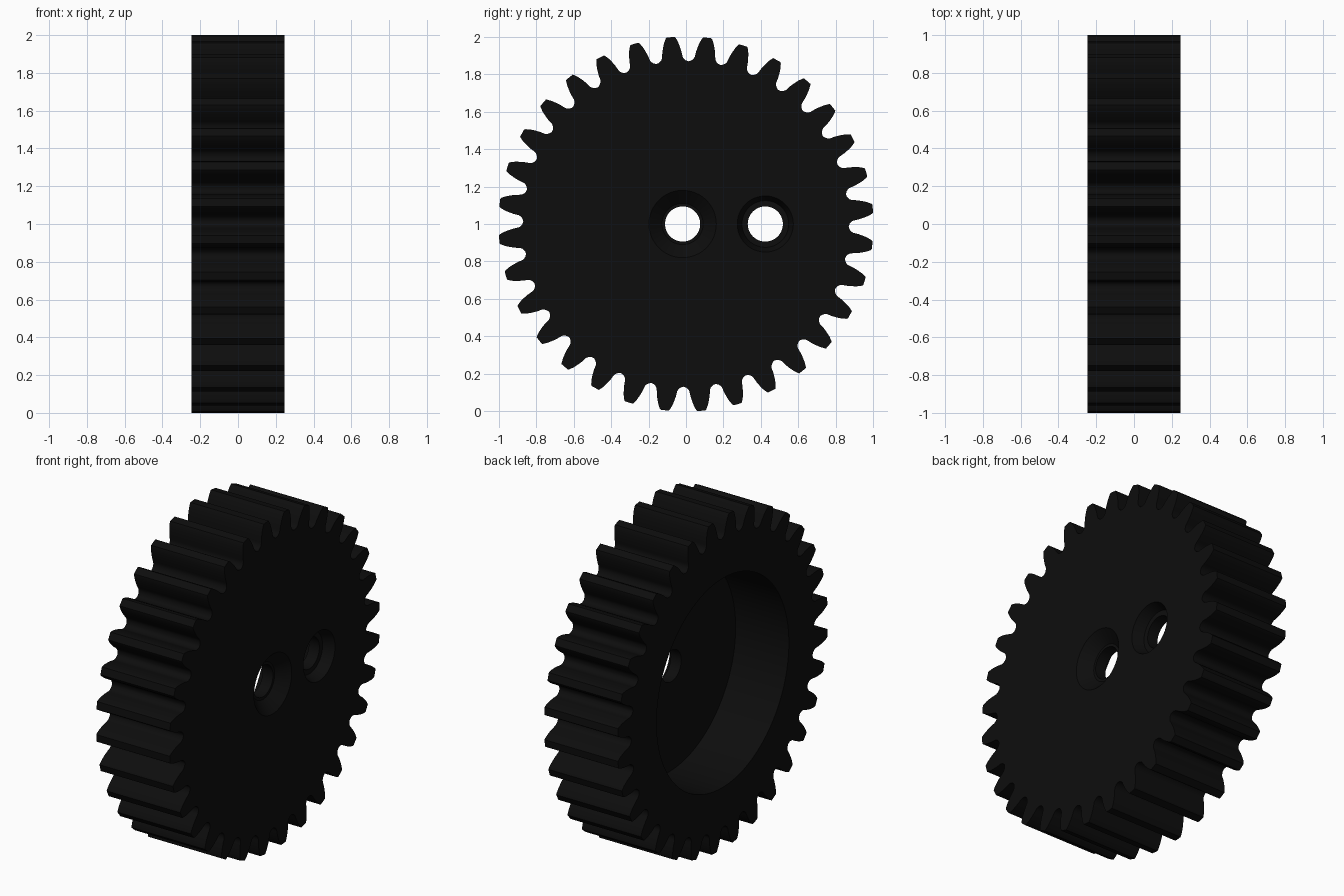
import bpy, bmesh, math

if "Cube" in bpy.data.objects:
    bpy.data.objects.remove(bpy.data.objects["Cube"])

TEETH = 32
X0, X1 = -0.245, 0.245          # gear faces
PITCH = 2 * math.pi / TEETH
PHASE = PITCH / 2 - 0.016

black = bpy.data.materials.new("black_plastic")
black.diffuse_color = (0.004, 0.004, 0.004, 1)
black.use_nodes = True
black.node_tree.nodes["Principled BSDF"].inputs["Base Color"].default_value = black.diffuse_color


def make_object(name, bm):
    bmesh.ops.recalc_face_normals(bm, faces=bm.faces)
    mesh = bpy.data.meshes.new(name)
    bm.to_mesh(mesh)
    bm.free()
    mesh.materials.append(black)
    ob = bpy.data.objects.new(name, mesh)
    bpy.context.collection.objects.link(ob)
    return ob


def prism(name, rings):
    """Skin closed rings of points and cap both ends."""
    bm = bmesh.new()
    loops = [[bm.verts.new(p) for p in ring] for ring in rings]
    for a, b in zip(loops, loops[1:]):
        for i in range(len(a)):
            j = (i + 1) % len(a)
            bm.faces.new((a[i], a[j], b[j], b[i]))
    bm.faces.new(loops[0])
    bm.faces.new(loops[-1])
    return make_object(name, bm)


def circle(x, y, r, n=48):
    return [(x, y + r * math.cos(2 * math.pi * i / n),
             1 + r * math.sin(2 * math.pi * i / n)) for i in range(n)]


# Half a tooth, from tip to root: (radius, half width), ending in a round root
half = [(1.002, 0.0), (1.002, 0.022), (0.996, 0.027), (0.975, 0.037),
        (0.95, 0.045), (0.925, 0.051)]
for k in range(5):
    t = k / 5 * math.pi / 2
    half.append((0.905 - 0.035 * math.sin(t),
                 0.905 * PITCH / 2 - 0.035 * math.cos(t)))

outline = []
for k in range(TEETH):
    c = PHASE + k * PITCH
    side = [(r, w / r) for r, w in half]
    for r, a in [(r, -a) for r, a in side[:0:-1]] + side:
        outline.append((r * math.cos(c + a), 1 + r * math.sin(c + a)))
    outline.append((0.87 * math.cos(c + PITCH / 2),
                    1 + 0.87 * math.sin(c + PITCH / 2)))

gear = prism("gear_body", [[(x, y, z) for y, z in outline] for x in (X0, X1)])

# Hollow back, through holes and their recesses on the right face
cutters = [
    prism("back_cavity", [circle(-0.4, 0, 0.63, 96), circle(0.11, 0, 0.63, 96)]),
    prism("centre_hole", [circle(0.0, -0.018, 0.094), circle(0.4, -0.018, 0.094)]),
    prism("crank_hole", [circle(0.0, 0.424, 0.094), circle(0.4, 0.424, 0.094)]),
    prism("centre_recess", [circle(0.18, -0.018, 0.11), circle(X1, -0.018, 0.18),
                            circle(0.3, -0.018, 0.18)]),
    prism("crank_recess", [circle(0.18, 0.424, 0.125), circle(X1, 0.424, 0.15),
                           circle(0.3, 0.424, 0.15)]),
]
bpy.context.view_layer.objects.active = gear
for cutter in cutters:
    cutter.hide_render = True
    mod = gear.modifiers.new(cutter.name, 'BOOLEAN')
    mod.operation = 'DIFFERENCE'
    mod.solver = 'EXACT'
    mod.object = cutter
    bpy.ops.object.modifier_apply(modifier=mod.name)
    bpy.data.objects.remove(cutter)

# Smooth walls, crisp rims
bpy.ops.object.select_all(action='DESELECT')
gear.select_set(True)
bpy.ops.object.shade_smooth_by_angle(angle=math.radians(30))
